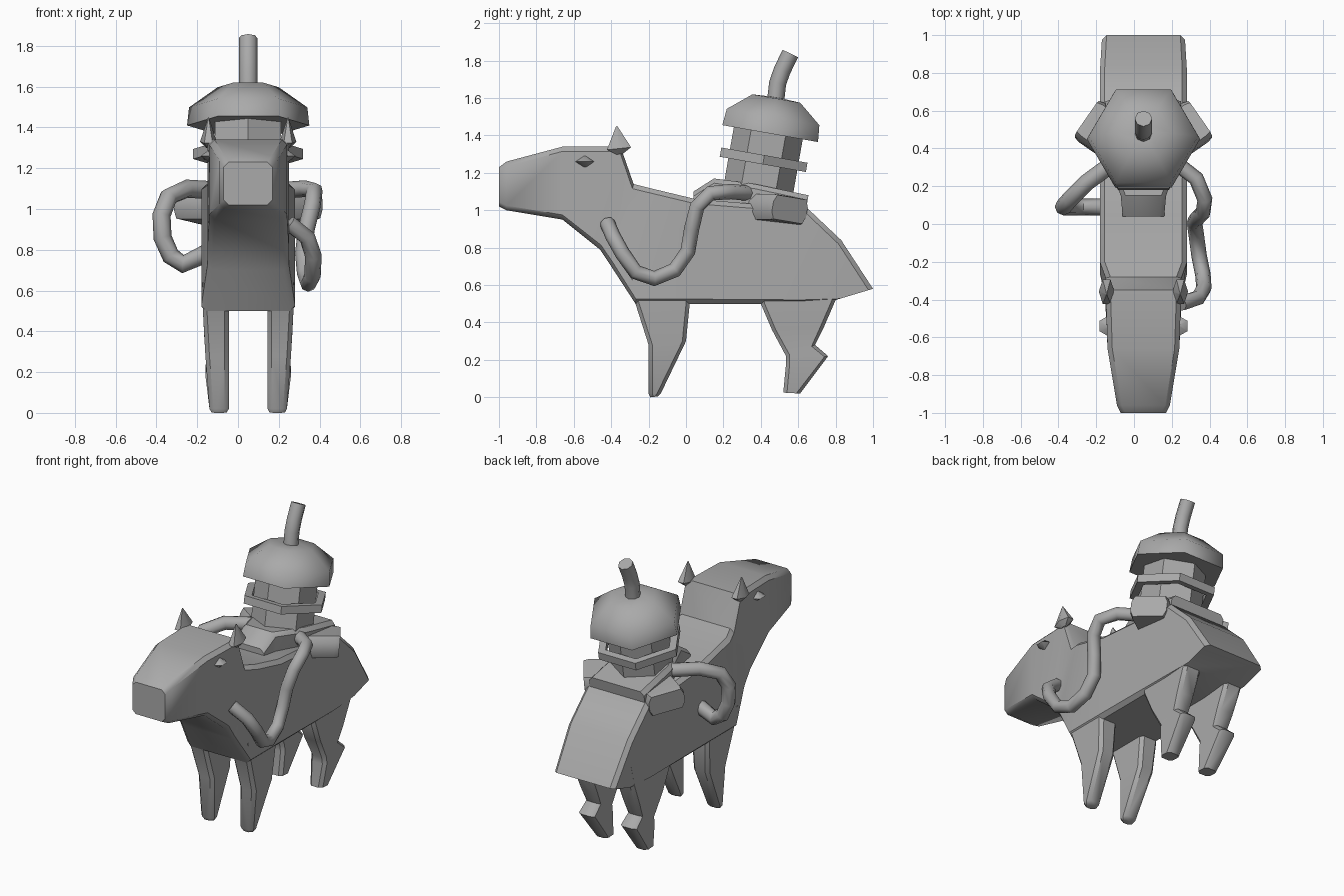
import bpy, bmesh, math
from mathutils import Matrix, Vector

if "Cube" in bpy.data.objects:
    bpy.data.objects.remove(bpy.data.objects["Cube"])

CX = 0.05                      # the animal's centre plane
TILT = math.radians(-10)       # backward lean of the rider
grey = bpy.data.materials.new("plain_grey")
grey.diffuse_color = (0.4, 0.4, 0.4, 1)
grey.use_nodes = True
grey.node_tree.nodes["Principled BSDF"].inputs["Base Color"].default_value = grey.diffuse_color


def finish(obj, angle=40):
    obj.data.materials.clear()
    obj.data.materials.append(grey)
    bpy.ops.object.select_all(action='DESELECT')
    obj.select_set(True)
    bpy.context.view_layer.objects.active = obj
    bpy.ops.object.shade_smooth_by_angle(angle=math.radians(angle))
    return obj


def skin(name, rings, closed=False, angle=40):
    """Join equal rings of points into a surface."""
    bm = bmesh.new()
    loops = [[bm.verts.new(p) for p in ring] for ring in rings]
    n = len(loops[0])
    pairs = list(zip(loops, loops[1:]))
    if closed:
        pairs.append((loops[-1], loops[0]))
    else:
        bm.faces.new(loops[0])
        bm.faces.new(loops[-1])
    for a, b in pairs:
        for i in range(n):
            j = (i + 1) % n
            bm.faces.new((a[i], a[j], b[j], b[i]))
    bmesh.ops.recalc_face_normals(bm, faces=bm.faces)
    mesh = bpy.data.meshes.new(name)
    bm.to_mesh(mesh)
    bm.free()
    obj = bpy.data.objects.new(name, mesh)
    bpy.context.collection.objects.link(obj)
    return finish(obj, angle)


def loft(name, stations, chamfer=0.02, angle=40):
    """Chamfered boxes; each station is y, z of one edge, y, z of the other, x range."""
    rings = []
    for ya, za, yb, zb, x0, x1 in stations:
        a, b = Vector((0, ya, za)), Vector((0, yb, zb))
        f = min(chamfer / (b - a).length, 0.4)
        c = min(chamfer, abs(x1 - x0) * 0.4) * (1 if x1 > x0 else -1)
        rings.append([a.lerp(b, t) + Vector((x, 0, 0)) for x, t in (
            (x0 + c, 0), (x1 - c, 0), (x1, f), (x1, 1 - f),
            (x1 - c, 1), (x0 + c, 1), (x0, 1 - f), (x0, f))])
    return skin(name, rings, angle=angle)


def lathe(name, profile, centre, sides=6, phase=0.0, closed=False, tilt=TILT,
          scale=(1, 1, 1), angle=40):
    """Turn (height, radius) pairs about a leaning axis."""
    m = (Matrix.Translation(centre) @ Matrix.Rotation(tilt, 4, 'X')
         @ Matrix.Diagonal((*scale, 1)))
    rings = []
    for h, r in profile:
        angs = [phase + 2 * math.pi * i / sides for i in range(sides)]
        rings.append([m @ Vector((r * math.cos(t), r * math.sin(t), h)) for t in angs])
    return skin(name, rings, closed, angle)


def tube(name, points, radius):
    curve = bpy.data.curves.new(name, 'CURVE')
    curve.dimensions = '3D'
    curve.bevel_depth = radius
    curve.bevel_resolution = 2
    curve.use_fill_caps = True
    spline = curve.splines.new('POLY')
    spline.points.add(len(points) - 1)
    for p, co in zip(spline.points, points):
        p.co = (*co, 1)
    obj = bpy.data.objects.new(name, curve)
    bpy.context.collection.objects.link(obj)
    bpy.ops.object.select_all(action='DESELECT')
    obj.select_set(True)
    bpy.context.view_layer.objects.active = obj
    bpy.ops.object.convert(target='MESH')
    return finish(bpy.context.view_layer.objects.active, 50)


# Body, neck and head: lower edge, upper edge, half width
body = [(-1.0, 1.02, -1.0, 1.23, .12), (-.96, 1.0, -.96, 1.26, .14),
        (-.66, .95, -.66, 1.34, .19), (-.46, .79, -.35, 1.34, .20),
        (-.40, .70, -.28, 1.14, .20), (-.27, .50, -.20, 1.12, .23),
        (.02, .50, .05, 1.06, .23), (.40, .50, .65, 1.01, .23),
        (.60, .50, .83, .84, .23), (.80, .52, 1.0, .58, .22)]
loft("body", [(*s[:4], CX - s[4], CX + s[4]) for s in body], 0.025)

# Legs: front edge, back edge, inner and outer distance from the centre
front = [(-.31, .64, .02, .64, .095, .225), (-.27, .50, .02, .50, .095, .222),
         (-.20, .28, 0, .30, .095, .21), (-.20, .02, -.135, .02, .095, .19),
         (-.19, 0, -.15, .005, .105, .18)]
back = [(.40, .66, .84, .66, .095, .225), (.40, .50, .80, .52, .095, .222),
        (.46, .36, .735, .37, .095, .215), (.535, .22, .69, .28, .10, .205),
        (.535, .18, .76, .22, .095, .21), (.52, .025, .61, .02, .10, .19)]
for side, word in ((-1, "left"), (1, "right")):
    for label, leg in (("front_leg", front), ("back_leg", back)):
        loft(f"{word}_{label}", [(*s[:4], CX + side * s[4], CX + side * s[5])
                                 for s in leg], 0.02)
    # Ear and eye
    lathe(f"{word}_ear", [(0, .02), (.03, .075), (.15, .004)],
          (CX + side * .195, -.355, 1.30), sides=6, tilt=math.radians(6),
          scale=(.55, 1, 1))
    lathe(f"{word}_eye", [(-.03, .01), (0, .055), (.03, .01)],
          (CX + side * .185, -.54, 1.26), sides=6, phase=math.pi / 6, tilt=0)
    # Wing of the saddle, splayed outward and back
    axis = Vector((side * .82, .57, 0))
    across = Vector((side * -.57, .82, -.14))
    up = Vector((0, .17, .985))
    rings = []
    for t, size in ((-.26, 1), (-.03, 1), (0, .93)):
        mid = Vector((CX + side * .30, .555, 1.005)) + axis * t
        rings.append([mid + across * (u * size) + up * (v * size) for u, v in (
            (-.12, -.03), (-.10, -.07), (.10, -.07), (.12, -.03),
            (.12, .03), (.10, .07), (-.10, .07), (-.12, .03))])
    skin(f"{word}_saddle_wing", rings, angle=50)

# Saddle with its raised front
seat = [(.04, 1.03, .04, 1.10, .11), (.15, 1.02, .15, 1.17, .12),
        (.36, .98, .37, 1.14, .20), (.63, .94, .655, 1.08, .20)]
loft("saddle", [(*s[:4], CX - s[4], CX + s[4]) for s in seat], 0.025)

# Rider: six-sided trunk, loose band, domed cap and bent stem
lathe("trunk", [(-.02, .187), (.34, .187)], (CX, .385, 1.10), phase=math.pi / 6)
lathe("band", [(-.025, .22), (-.025, .27), (.025, .27), (.025, .22)],
      (CX, .415, 1.27), closed=True)
lathe("cap", [(0, .20), (0, .30), (.09, .29), (.19, .15), (.195, .05)],
      (CX, .45, 1.41), angle=62)
tube("stem", [(CX, .475, 1.55), (CX, .49, 1.68), (CX, .515, 1.75),
              (CX, .558, 1.838)], 0.046)

# Arms
tube("right_arm", [(.20, .34, 1.09), (.33, .24, 1.10), (.375, .13, 1.09),
                   (.365, .06, 1.02), (.335, .03, .90), (.32, .01, .78),
                   (.33, -.06, .68), (.345, -.17, .635), (.365, -.27, .67),
                   (.37, -.34, .77), (.34, -.39, .86), (.25, -.42, .93)], 0.041)
tube("left_arm", [(-.10, .33, 1.09), (-.25, .22, 1.10), (-.34, .13, 1.06),
                  (-.375, .09, .97), (-.37, .09, .86), (-.33, .09, .77),
                  (-.27, .09, .73), (-.16, .09, .78)], 0.045)
